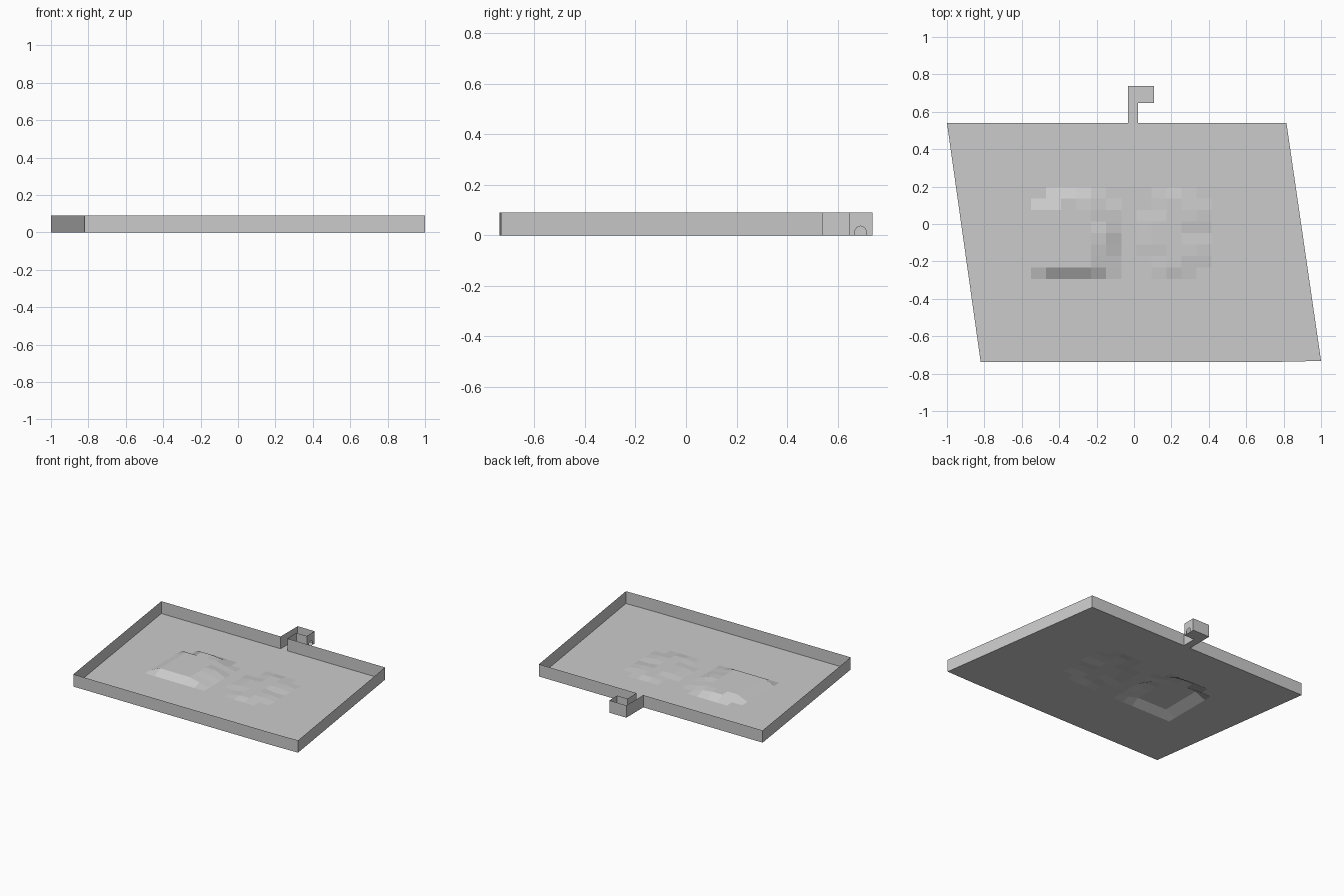
import bpy, math

if "Cube" in bpy.data.objects:
    bpy.data.objects.remove(bpy.data.objects["Cube"])

H = 0.09  # wall height


def make(name, verts, faces):
    mesh = bpy.data.meshes.new(name)
    mesh.from_pydata(verts, [], faces)
    mesh.update()
    ob = bpy.data.objects.new(name, mesh)
    bpy.context.collection.objects.link(ob)
    return ob


def wall(name, path):
    """Thin upright sheet following an open 2D path."""
    n = len(path)
    verts = [(x, y, z) for z in (0, H) for x, y in path]
    return make(name, verts, [(i, i + 1, n + i + 1, n + i) for i in range(n - 1)])


# Key plan points
BL, BR, FR, FM, FL = (-1, .54), (.815, .54), (1, -.732), (.77, -.737), (-.82, -.737)
CX0, CX1, RX = -.032, .022, .106      # corridor sides, room right side
RY0, RY1 = .646, .738                 # room front and back

# Raised stepped relief in the middle of the floor (height map, back to front)
relief = ["0000000000000",
          "0077500002200",
          "0777730002220",
          "0777740022220",
          "0777770022200",
          "0777760022220",
          "0777740002220",
          "0777730002200",
          "0000000000000"]
xs = [-.551 + .0805 * i for i in range(13)]
ys = [.198 - .0615 * j for j in range(9)]
verts = [(xs[i], ys[j], int(c) * .005) for j, row in enumerate(relief)
         for i, c in enumerate(row)]
faces = [(j * 13 + i, (j + 1) * 13 + i, (j + 1) * 13 + i + 1, j * 13 + i + 1)
         for j in range(8) for i in range(12)]
make("floor_relief", verts, faces)

# Flat floor around the relief
x0, x1, y0, y1 = xs[0], xs[-1], ys[-1], ys[0]
pts = [BL, BR, FR, FM, FL, (x0, y1), (x1, y1), (x1, y0), (x0, y0)]
make("floor", [(x, y, 0) for x, y in pts],
     [(0, 5, 6, 1), (1, 6, 7, 2), (2, 7, 8, 4, 3), (4, 8, 5, 0)])

# Main hall walls, open where the corridor leaves
wall("hall_walls", [(CX1, .54), BR, FR, FM, FL, BL, (CX0, .54)])

# Corridor and side room
make("side_floor", [(CX0, .54, 0), (CX1, .54, 0), (CX1, RY0, 0), (RX, RY0, 0),
                    (RX, RY1, 0), (CX0, RY1, 0)], [range(6)])
wall("corridor_left_and_room_back", [(RX, RY1), (CX0, RY1), (CX0, .54)])
wall("corridor_right_and_room_front", [(CX1, .54), (CX1, RY0), (RX, RY0)])

# Room end wall with an arched doorway
r, cy, spring = .022, .69, .014
arch = [(cy - r, 0)]
arch += [(cy - r * math.cos(a), spring + r * math.sin(a))
         for a in (math.pi * k / 8 for k in range(9))]
arch += [(cy + r, 0)]
outline = [(RY0, 0)] + arch + [(RY1, 0), (RY1, H), (RY0, H)]
make("doorway_wall", [(RX, y, z) for y, z in outline], [range(len(outline))])
